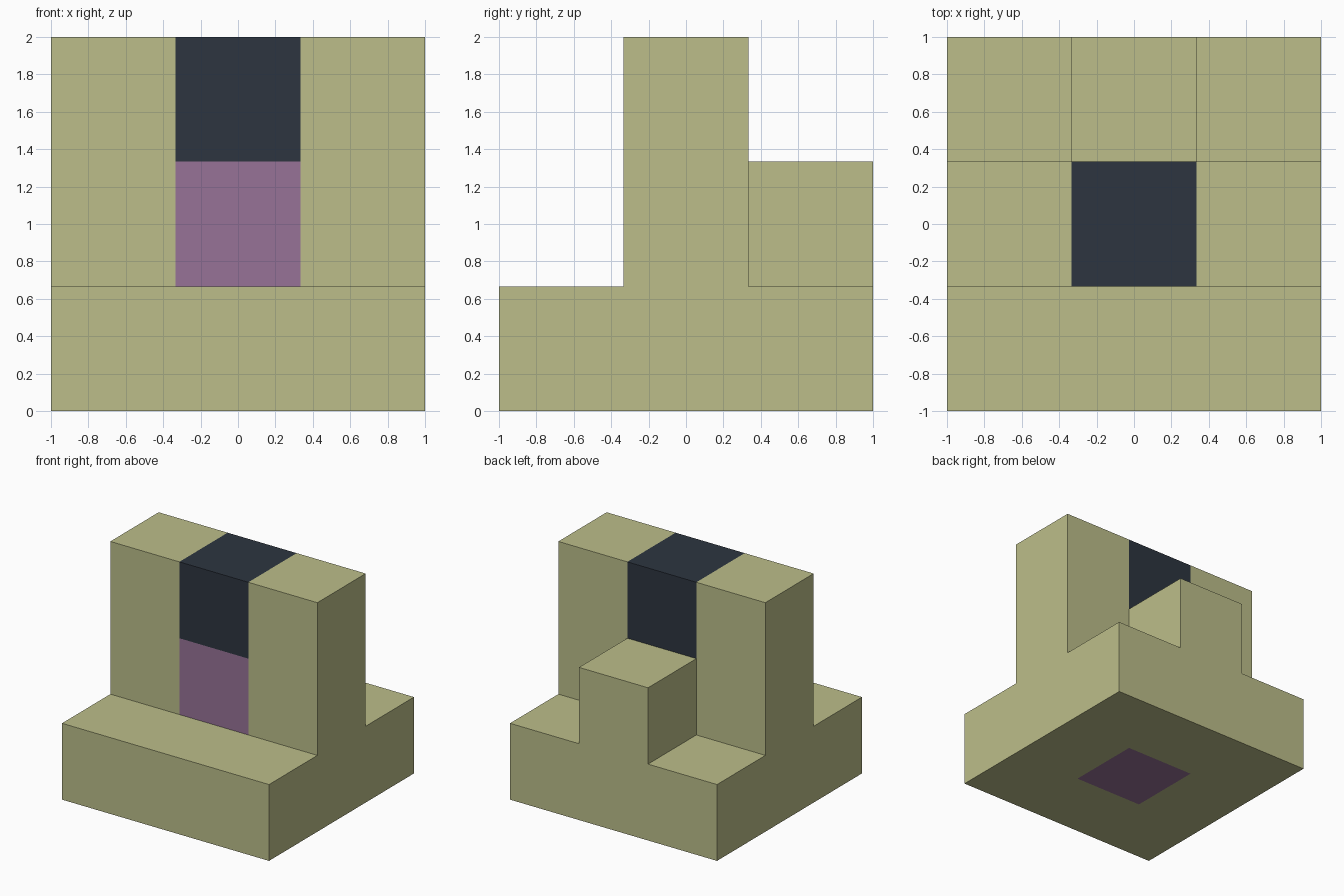
import bpy
import bmesh
from mathutils import Vector

default = bpy.data.objects.get("Cube")
if default:
    bpy.data.objects.remove(default, do_unlink=True)

U = 2 / 3      # one grid cell
H = U / 2      # half a cell


def material(name, rgb):
    mat = bpy.data.materials.new(name)
    mat.use_nodes = True
    color = (*rgb, 1)
    mat.diffuse_color = color
    mat.node_tree.nodes["Principled BSDF"].inputs["Base Color"].default_value = color
    return mat


def prism(name, profile, x0, x1, mat):
    """Extrude a (y, z) profile along x."""
    bm = bmesh.new()
    face = bm.faces.new([bm.verts.new((x0, y, z)) for y, z in profile])
    new = bmesh.ops.extrude_face_region(bm, geom=[face])["geom"]
    verts = [v for v in new if isinstance(v, bmesh.types.BMVert)]
    bmesh.ops.translate(bm, verts=verts, vec=Vector((x1 - x0, 0, 0)))
    bmesh.ops.recalc_face_normals(bm, faces=bm.faces)
    mesh = bpy.data.meshes.new(name)
    bm.to_mesh(mesh)
    bm.free()
    mesh.materials.append(mat)
    obj = bpy.data.objects.new(name, mesh)
    bpy.context.collection.objects.link(obj)
    return obj


def rect(y0, y1, z0, z1):
    return [(y0, z0), (y1, z0), (y1, z1), (y0, z1)]


olive = material("olive", (0.503, 0.515, 0.254))
purple = material("purple", (0.31, 0.171, 0.31))
navy = material("navy", (0.026, 0.036, 0.051))

# Side pieces: upright wall standing on the base, inverted T in profile
side = [(-1, 0), (1, 0), (1, U), (H, U), (H, 2), (-H, 2), (-H, U), (-1, U)]
prism("left_side", side, H, 1, olive)
prism("right_side", side, -1, -H, olive)

# Middle strip: low front base, taller back block
prism("front_base", rect(-1, -H, 0, U), -H, H, olive)
prism("back_block", rect(H, 1, 0, 2 * U), -H, H, olive)

# Coloured core running up through the centre
prism("core_column", rect(-H, H, 0, 2 * U), -H, H, purple)
prism("core_cap", rect(-H, H, 2 * U, 2), -H, H, navy)
